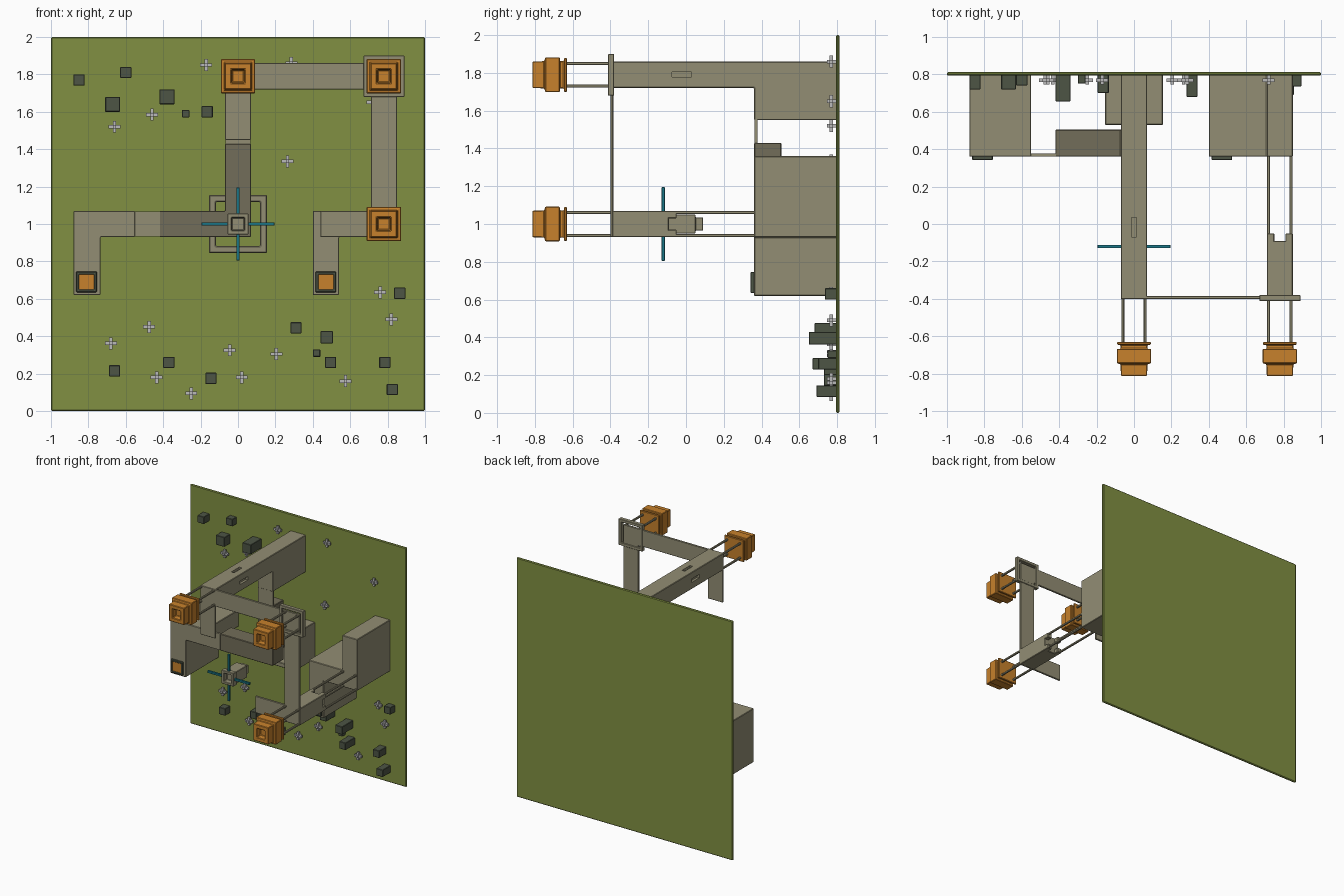
import bpy, bmesh
from mathutils import Vector

if "Cube" in bpy.data.objects:
    bpy.data.objects.remove(bpy.data.objects["Cube"])


def mat(name, r, g, b):
    m = bpy.data.materials.new(name)
    m.diffuse_color = (r, g, b, 1)
    m.use_nodes = True
    m.node_tree.nodes["Principled BSDF"].inputs["Base Color"].default_value = m.diffuse_color
    return m


GREEN = mat("moss_green", .22, .28, .055)
STONE = mat("stone", .29, .27, .175)
DARK = mat("dark_stone", .17, .155, .10)
ORANGE = mat("orange", .57, .22, .025)
SLATE = mat("slate", .075, .09, .06)
PALE = mat("pale_grey", .5, .5, .5)
TEAL = mat("teal", .01, .18, .24)


def finish(name, bm, material, bevel=0.0):
    bmesh.ops.recalc_face_normals(bm, faces=bm.faces)
    me = bpy.data.meshes.new(name)
    bm.to_mesh(me)
    bm.free()
    ob = bpy.data.objects.new(name, me)
    bpy.context.collection.objects.link(ob)
    if material:
        me.materials.append(material)
    if bevel:
        mod = ob.modifiers.new("bevel", 'BEVEL')
        mod.width, mod.segments, mod.limit_method = bevel, 1, 'ANGLE'
    return ob


def add_box(bm, x0, x1, y0, y1, z0, z1):
    vs = bmesh.ops.create_cube(bm, size=1)['verts']
    for v in vs:
        v.co = Vector(((x0 + x1) / 2 + v.co.x * (x1 - x0),
                       (y0 + y1) / 2 + v.co.y * (y1 - y0),
                       (z0 + z1) / 2 + v.co.z * (z1 - z0)))


def boxes(name, items, material, bevel=0.0):
    bm = bmesh.new()
    for b in items:
        add_box(bm, *b)
    return finish(name, bm, material, bevel)


def prism(name, outline, a, b, material, axis='y', bevel=.004):
    """Extrude an (x, z) outline along y, or a (y, z) outline along x."""
    bm = bmesh.new()
    put = (lambda p, d: (p[0], d, p[1])) if axis == 'y' else (lambda p, d: (d, p[0], p[1]))
    face = bm.faces.new([bm.verts.new(put(p, a)) for p in outline])
    ext = bmesh.ops.extrude_face_region(bm, geom=[face])['geom']
    shift = Vector((0, b - a, 0)) if axis == 'y' else Vector((b - a, 0, 0))
    bmesh.ops.translate(bm, vec=shift, verts=[v for v in ext if isinstance(v, bmesh.types.BMVert)])
    return finish(name, bm, material, bevel)


def square_turn(name, cx, cz, rings, material, loop=False, bevel=.004):
    """Skin square rings given as (y, half size); loop makes a closed tube."""
    bm = bmesh.new()
    rs = [[bm.verts.new((cx + sx * h, y, cz + sz * h))
           for sx, sz in ((-1, -1), (1, -1), (1, 1), (-1, 1))] for y, h in rings]
    for a, b in zip(rs, rs[1:] + rs[:1] if loop else rs[1:]):
        for i in range(4):
            j = (i + 1) % 4
            bm.faces.new((a[i], a[j], b[j], b[i]))
    if not loop:
        bm.faces.new(rs[0])
        bm.faces.new(rs[-1])
    return finish(name, bm, material, bevel)


def rods(name, cx, cz, y0, y1):
    bm = bmesh.new()
    for sx in (-.06, .06):
        for sz in (-.06, .06):
            add_box(bm, cx + sx - .008, cx + sx + .008, y0, y1, cz + sz - .008, cz + sz + .008)
    return finish(name, bm, STONE, .003)


# backing panel
boxes("back_panel", [(-1, 1, .793, .812, 0, 2)], GREEN, .006)

# long top beam with a deeper root and two recessed slots
beam = prism("top_beam", [(-.4, 1.72), (.36, 1.72), (.36, 1.55), (.8, 1.55), (.8, 1.86), (-.4, 1.86)],
             -.07, .07, STONE, axis='x')
cutter = boxes("slot_cutter", [(-.013, .013, -.07, .035, 1.84, 1.9),
                               (.05, .1, -.075, .03, 1.777, 1.806),
                               (-.1, -.05, -.075, .03, 1.777, 1.806)], None)
cutter.hide_render = cutter.hide_viewport = True
cut = beam.modifiers.new("slots", 'BOOLEAN')
cut.object, cut.solver = cutter, 'EXACT'

# left rear hook, joined to the dark corner by a thin skin
prism("left_hook", [(-.88, .62), (-.735, .62), (-.735, .93), (-.55, .93), (-.55, 1.07), (-.88, 1.07)],
      .36, .8, STONE)
boxes("left_link_skin", [(-.56, -.41, .362, .378, .932, 1.068)], STONE)
prism("dark_corner", [(-.42, .93), (.07, .93), (.07, 1.43), (-.07, 1.43), (-.07, 1.07), (-.42, 1.07)],
      .36, .505, DARK)
boxes("upper_link_skin", [(-.068, .068, .362, .378, 1.42, 1.56)], STONE)

# right rear hook
prism("right_hook", [(.40, .62), (.54, .62), (.54, .93), (.85, .93), (.85, 1.36), (.71, 1.36),
                     (.71, 1.07), (.40, 1.07)], .36, .8, STONE)

# thin front frame and its corner collar
prism("front_frame", [(-.07, 1.45), (.07, 1.45), (.07, 1.72), (.71, 1.72), (.71, 1.07), (.44, 1.07),
                      (.44, .93), (.85, .93), (.85, 1.86), (-.07, 1.86)], -.401, -.385, STONE, bevel=.003)
square_turn("corner_collar", .78, 1.79, [(-.413, .11), (-.413, .085), (-.38, .085), (-.38, .11)],
            STONE, loop=True, bevel=.003)

# right arm with forked end, and the rods that carry it
boxes("right_arm", [(.71, .85, -.39, -.09, .93, 1.07)]
      + [(x, x + .04, -.1, -.05, z, z + .04) for x in (.71, .81) for z in (.93, 1.03)], STONE, .004)
rods("right_arm_rods", .78, 1.0, -.07, .37)

# three stepped orange lamps on rods
LAMP = [(-.63, .09), (-.646, .09), (-.646, .072), (-.668, .072), (-.668, .092), (-.745, .092),
        (-.75, .072), (-.813, .07), (-.813, .037), (-.77, .032)]
for label, x, z in (("top_left", 0, 1.79), ("top_right", .78, 1.79), ("lower_right", .78, 1.0)):
    square_turn("lamp_" + label, x, z, LAMP, ORANGE)
    rods("lamp_rods_" + label, x, z, -.64, -.39)

# small sockets at the hook ends
for label, x in (("left", -.81), ("right", .47)):
    square_turn("socket_rim_" + label, x, .69, [(.37, .055), (.342, .055), (.342, .04), (.37, .04)],
                SLATE, loop=True, bevel=.003)
    boxes("socket_core_" + label, [(x - .04, x + .04, .35, .37, .65, .73)], ORANGE)

# square tube behind the centre
square_turn("centre_tube", 0, 1.0, [(.53, .155), (.53, .118), (.8, .118), (.8, .155)], STONE, loop=True)

# floating centre box with four teal arms
square_turn("centre_box", 0, 1.0, [(.09, .035), (.05, .035), (.05, .05), (-.1, .05), (-.1, .056),
                                   (-.14, .056), (-.14, .035), (-.10, .032)], STONE, bevel=.003)
t = .009
boxes("teal_arms", [(s * .12 - .075, s * .12 + .075, -.12 - t, -.12 + t, 1 - t, 1 + t) for s in (-1, 1)]
      + [(-t, t, -.12 - t, -.12 + t, 1 + s * .12 - .075, 1 + s * .12 + .075) for s in (-1, 1)], TEAL, .002)

# slate blocks on the panel: x, z, half size, front y
BLOCKS = [(-.85, 1.77, .03, .72), (-.60, 1.81, .03, .74), (-.67, 1.64, .04, .72), (-.38, 1.68, .04, .655),
          (-.28, 1.59, .02, .75), (-.165, 1.6, .03, .70), (-.66, .215, .03, .73), (-.37, .26, .03, .73),
          (-.145, .175, .03, .73), (.31, .445, .03, .68), (.475, .395, .033, .65), (.42, .31, .02, .75),
          (.495, .26, .03, .67), (.785, .26, .03, .70), (.825, .115, .03, .69), (.865, .63, .03, .735)]
boxes("panel_blocks", [(x - h, x + h, y, .8, z - h, z + h) for x, z, h, y in BLOCKS], SLATE, .003)

# pale crosses standing off the panel
CROSSES = [(-.17, 1.85), (-.46, 1.585), (-.66, 1.52), (.265, 1.335), (.285, 1.86), (.72, 1.65),
           (-.475, .45), (-.68, .362), (-.045, .325), (.205, .305), (-.435, .18), (.02, .18),
           (-.25, .095), (.575, .16), (.76, .635), (.82, .49)]
L, w, y = .032, .009, .768
boxes("panel_crosses", [b for x, z in CROSSES for b in (
    (x - L, x + L, y - w, y + w, z - w, z + w),
    (x - w, x + w, y - w, y + w, z - L, z + L),
    (x - w, x + w, y - .022, y + .03, z - w, z + w))], PALE)
